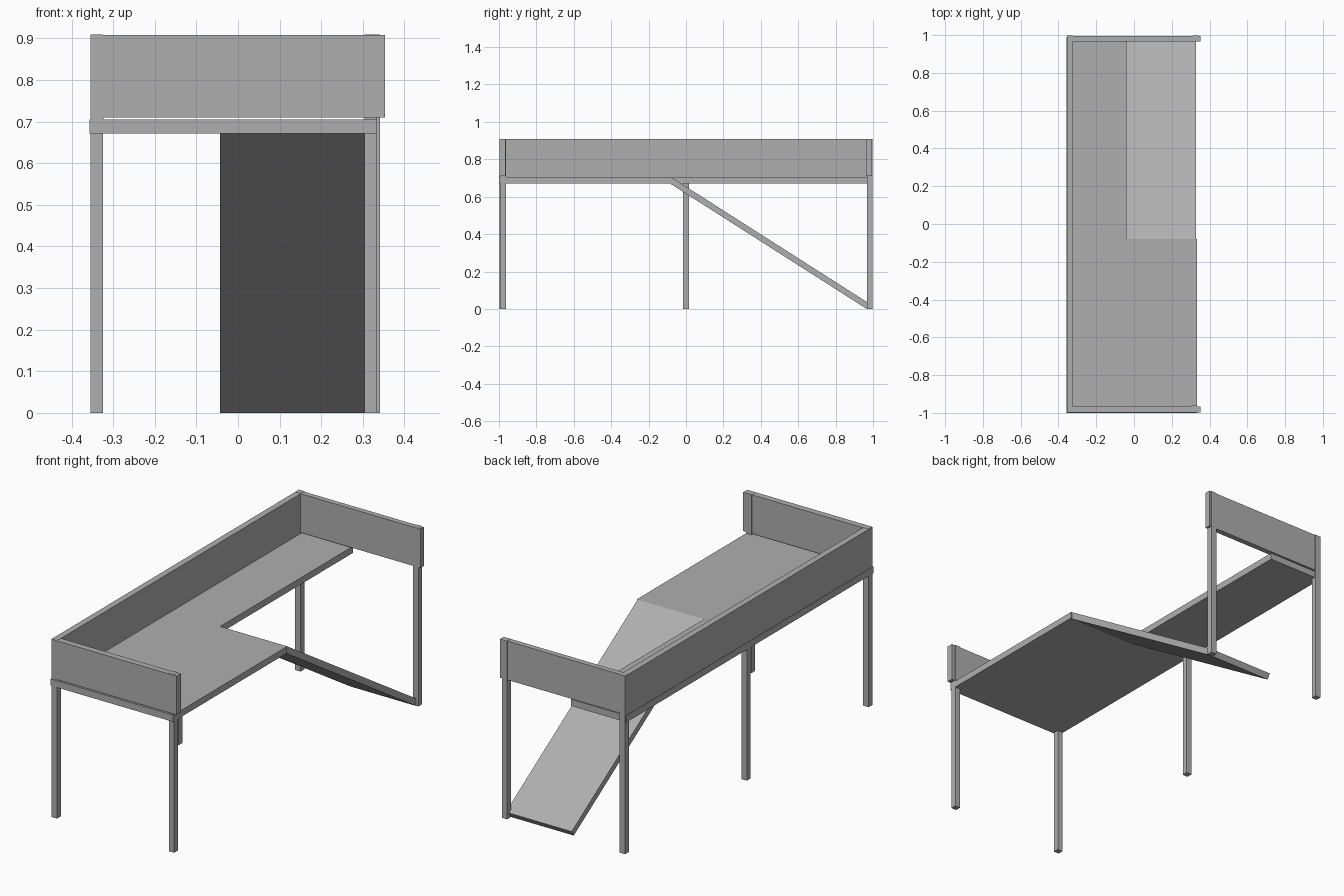
import bpy, bmesh
from mathutils import Vector

if "Cube" in bpy.data.objects:
    bpy.data.objects.remove(bpy.data.objects["Cube"])

# Dark grey shared by all parts
grey = bpy.data.materials.new("dark_grey")
grey.diffuse_color = (0.43, 0.43, 0.43, 1)
grey.use_nodes = True
grey.node_tree.nodes["Principled BSDF"].inputs["Base Color"].default_value = grey.diffuse_color


def finish(name, bm):
    mesh = bpy.data.meshes.new(name)
    bm.to_mesh(mesh)
    bm.free()
    mesh.materials.append(grey)
    obj = bpy.data.objects.new(name, mesh)
    bpy.context.collection.objects.link(obj)
    return obj


def box(name, x, y, z):
    """Axis-aligned box from (min, max) ranges."""
    bm = bmesh.new()
    bmesh.ops.create_cube(bm, size=1)
    for v in bm.verts:
        v.co = [r[0] if c < 0 else r[1] for c, r in zip(v.co, (x, y, z))]
    return finish(name, bm)


def prism(name, base, offset):
    """Extrude a flat outline along an offset."""
    bm = bmesh.new()
    face = bm.faces.new([bm.verts.new(p) for p in base])
    ext = bmesh.ops.extrude_face_region(bm, geom=[face])
    verts = [g for g in ext["geom"] if isinstance(g, bmesh.types.BMVert)]
    bmesh.ops.translate(bm, verts=verts, vec=Vector(offset))
    bmesh.ops.recalc_face_normals(bm, faces=bm.faces)
    return finish(name, bm)


# L-shaped deck with a cut-out for the ramp
outline = [(-0.357, -1), (0.334, -1), (0.334, -0.08),
           (-0.045, -0.08), (-0.045, 0.99), (-0.357, 0.99)]
prism("deck", [(x, y, 0.671) for x, y in outline], (0, 0, 0.034))

# Sloping ramp, square-cut at both ends, meeting the deck edge
top, end, thick = Vector((-0.08, 0.705)), Vector((0.983, 0.027)), 0.032
d = (end - top).normalized()
n = Vector((d.y, -d.x)) * thick
side = [top, end, end + n, top + n]
prism("ramp", [(-0.043, p.x, max(p.y, 0)) for p in side], (0.372, 0, 0))

# Corner posts running from the floor to the rail top
S = 0.03
posts = {"front_left_post": (-0.354, -0.996), "front_right_post": (0.304, -0.992),
         "back_left_post": (-0.354, 0.967), "back_right_post": (0.311, 0.967)}
for name, (x, y) in posts.items():
    box(name, (x, x + S), (y, y + S), (0, 0.909))

# Middle leg under the long closed side
box("middle_leg", (-0.354, -0.324), (-0.015, 0.015), (0, 0.69))

# Guard panels on three sides; the side panel rests on the deck
box("side_panel", (-0.355, -0.323), (-0.997, 0.997), (0.705, 0.908))
box("front_panel", (-0.355, 0.353), (-0.998, -0.965), (0.710, 0.908))
box("back_panel", (-0.355, 0.353), (0.966, 0.994), (0.710, 0.908))
